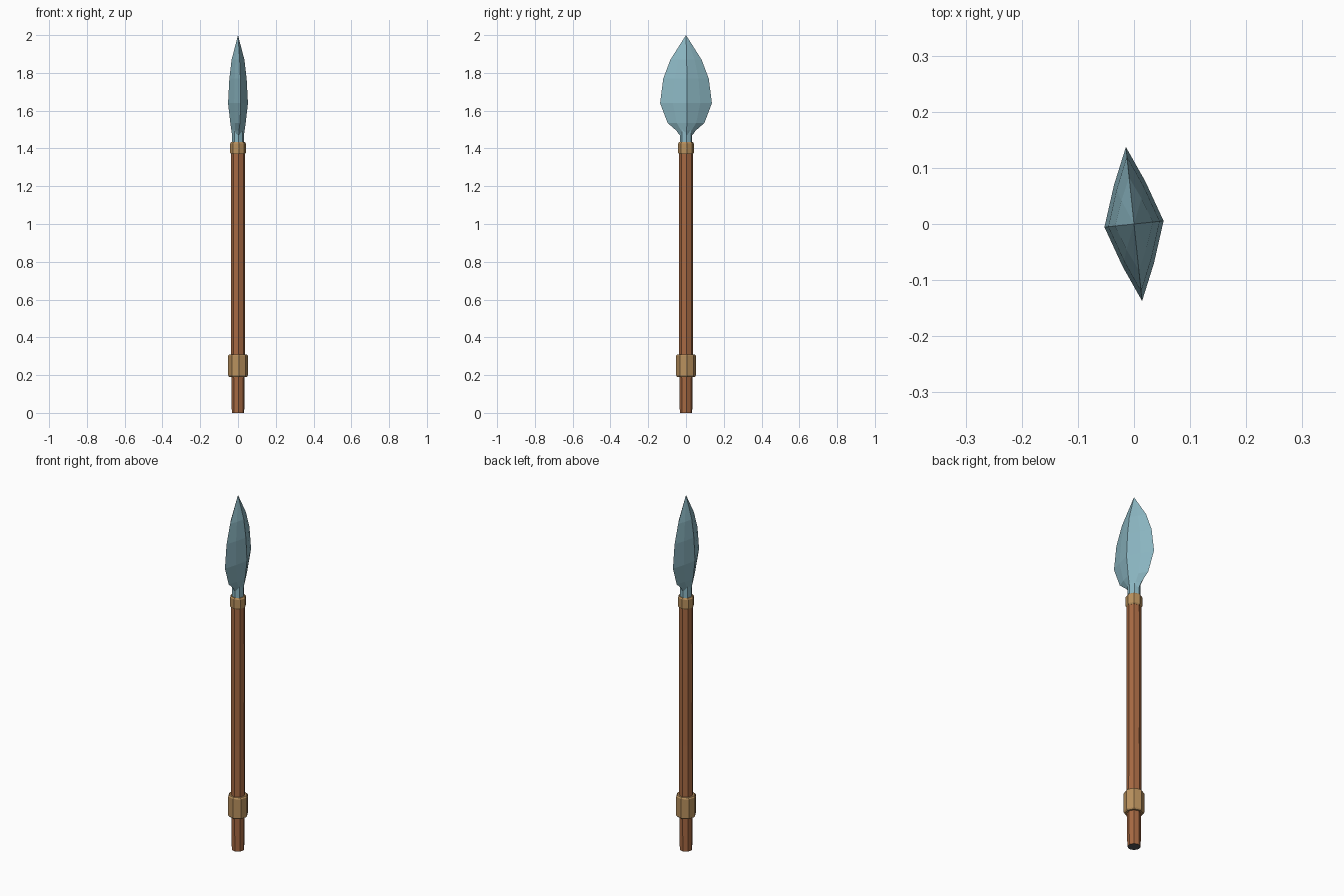
import bpy
import bmesh
from math import cos, sin, pi, radians

if "Cube" in bpy.data.objects:
    bpy.data.objects.remove(bpy.data.objects["Cube"])

TWIST = radians(6)


def material(name, rgb):
    m = bpy.data.materials.new(name)
    m.diffuse_color = (*rgb, 1)
    m.use_nodes = True
    m.node_tree.nodes["Principled BSDF"].inputs["Base Color"].default_value = m.diffuse_color
    return m


wood = material("wood", (0.38, 0.14, 0.055))
leather = material("leather", (0.48, 0.28, 0.11))
metal = material("metal", (0.26, 0.47, 0.54))
dark = material("dark_end", (0.09, 0.09, 0.10))


def octagon(rx, ry, z, diag=0.7071):
    """Eight points; diag sets how far the diagonal corners bulge."""
    pts = []
    for i in range(8):
        a = i * pi / 4
        k = diag / 0.7071 if i % 2 else 1
        x, y = rx * k * cos(a), ry * k * sin(a)
        pts.append((x * cos(TWIST) - y * sin(TWIST),
                    x * sin(TWIST) + y * cos(TWIST), z))
    return pts


def loft(name, rings, mats, tip=None, end_slot=0):
    bm = bmesh.new()
    loops = [[bm.verts.new(p) for p in r] for r in rings]
    for a, b in zip(loops, loops[1:]):
        for i in range(8):
            j = (i + 1) % 8
            bm.faces.new((a[i], a[j], b[j], b[i]))
    bm.faces.new(loops[0][::-1]).material_index = end_slot
    if tip:
        t = bm.verts.new(tip)
        for i in range(8):
            bm.faces.new((loops[-1][i], loops[-1][(i + 1) % 8], t))
    else:
        bm.faces.new(loops[-1])
    bmesh.ops.recalc_face_normals(bm, faces=bm.faces)
    me = bpy.data.meshes.new(name)
    bm.to_mesh(me)
    bm.free()
    for m in mats:
        me.materials.append(m)
    ob = bpy.data.objects.new(name, me)
    bpy.context.collection.objects.link(ob)


# Wooden shaft, slightly uneven, with a dark butt end
shaft = [(0.033, 0), (0.036, 0.2), (0.038, 0.31), (0.036, 0.6),
         (0.037, 1.0), (0.036, 1.4)]
loft("shaft", [octagon(r, r, z) for r, z in shaft], [wood, dark], end_slot=1)

# Leather bands with small chamfers
for name, r, z0, z1 in (("grip_band", 0.052, 0.19, 0.31),
                        ("neck_band", 0.042, 1.37, 1.433)):
    prof = [(r - 0.005, z0), (r, z0 + 0.007), (r, z1 - 0.007), (r - 0.005, z1)]
    loft(name, [octagon(q, q, z) for q, z in prof], [leather])

# Socket between shaft and blade
loft("socket", [octagon(0.031, 0.033, 1.42), octagon(0.031, 0.033, 1.53)], [metal])

# Leaf blade with diamond section: half thickness, half width, height
blade = [(0.032, 0.034, 1.47), (0.035, 0.052, 1.495), (0.041, 0.098, 1.535),
         (0.053, 0.138, 1.64), (0.046, 0.121, 1.77), (0.034, 0.083, 1.87)]
loft("blade", [octagon(x, y, z, 0.53) for x, y, z in blade], [metal], tip=(0, 0, 2))
